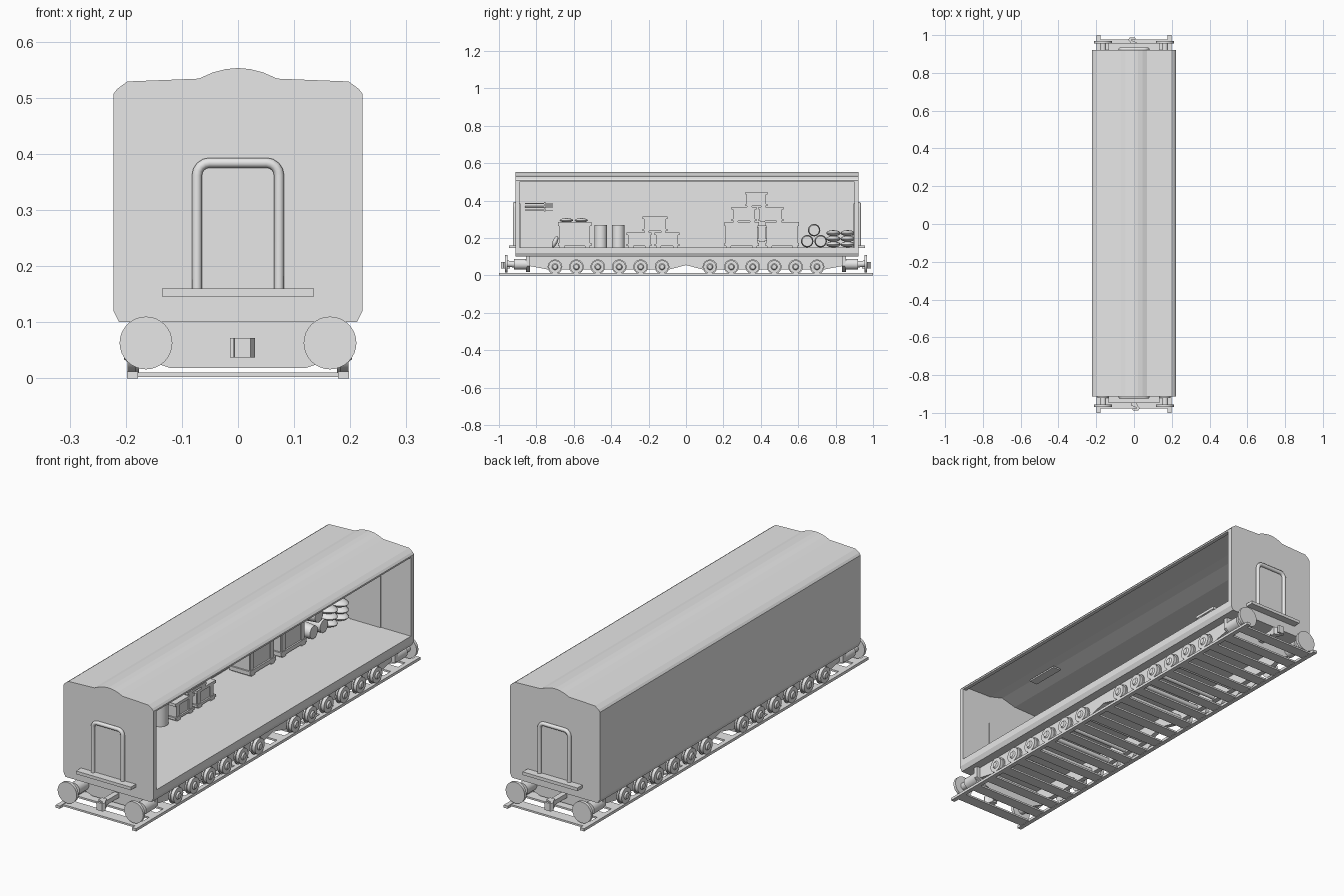
import bpy, bmesh, math
from mathutils import Matrix, Vector

if "Cube" in bpy.data.objects:
    bpy.data.objects.remove(bpy.data.objects["Cube"])

grey = bpy.data.materials.new("plain_grey")
grey.diffuse_color = (0.8, 0.8, 0.8, 1)
grey.use_nodes = True
grey.node_tree.nodes["Principled BSDF"].inputs["Base Color"].default_value = grey.diffuse_color


def finish(name, bm, smooth=False):
    bmesh.ops.recalc_face_normals(bm, faces=bm.faces)
    me = bpy.data.meshes.new(name)
    bm.to_mesh(me)
    bm.free()
    me.materials.append(grey)
    ob = bpy.data.objects.new(name, me)
    bpy.context.collection.objects.link(ob)
    if smooth:
        bpy.context.view_layer.objects.active = ob
        ob.select_set(True)
        bpy.ops.object.shade_smooth_by_angle(angle=math.radians(35))
        ob.select_set(False)
    return ob


def add_box(bm, x0, x1, y0, y1, z0, z1):
    m = Matrix.Translation(((x0 + x1) / 2, (y0 + y1) / 2, (z0 + z1) / 2)) \
        @ Matrix.Diagonal((x1 - x0, y1 - y0, z1 - z0, 1))
    bmesh.ops.create_cube(bm, size=1, matrix=m)


def box(name, *dims):
    bm = bmesh.new()
    add_box(bm, *dims)
    return finish(name, bm)


def add_cyl(bm, a, b, r0, r1=None, n=24):
    a, b = Vector(a), Vector(b)
    d = b - a
    m = Matrix.Translation((a + b) / 2) @ d.to_track_quat('Z', 'Y').to_matrix().to_4x4()
    bmesh.ops.create_cone(bm, cap_ends=True, segments=n, radius1=r0,
                          radius2=r0 if r1 is None else r1, depth=d.length, matrix=m)


def prism(name, pts, lo, hi, axis):
    """Extrude a closed 2D profile along x (y,z points) or y (x,z points)."""
    place = (lambda p, t: (t, p[0], p[1])) if axis == 'x' else (lambda p, t: (p[0], t, p[1]))
    bm = bmesh.new()
    f = bm.faces.new([bm.verts.new(place(p, lo)) for p in pts])
    r = bmesh.ops.extrude_face_region(bm, geom=[f])
    move = Vector(place((0, 0), hi - lo))
    bmesh.ops.translate(bm, vec=move, verts=[v for v in r['geom'] if isinstance(v, bmesh.types.BMVert)])
    return finish(name, bm)


# wagon body: C-shaped section open on +x, closed by two end walls
half_roof = [(.222, .507), (.215, .516), (.197, .529), (.07, .534), (.045, .545), (.022, .551)]
roof = half_roof + [(0, .553)] + [(-x, z) for x, z in reversed(half_roof)]
base = [(-.222, .12), (-.212, .10), (.212, .10), (.222, .12)]
inner = [(.222, .15), (-.205, .15), (-.205, .50), (-.19, .515), (-.07, .518), (0, .537),
         (.07, .518), (.19, .515), (.205, .50), (.222, .50)]
prism("body_shell", roof + base + inner, -.89, .90, 'y')
prism("front_end_wall", roof + base, -.912, -.89, 'y')
prism("back_end_wall", roof + base, .90, .922, 'y')
box("ceiling_lamp", -.02, .02, -.68, -.52, .521, .528)
box("front_inner_door", -.075, .075, -.89, -.886, .15, .385)
box("back_inner_door", -.075, .075, .896, .90, .15, .385)

# end fittings: gangway frame, step, buffer beam, buffers, coupling hook
for s, end in ((-1, "front"), (1, "back")):
    wall = .912 if s < 0 else .922
    cu = bpy.data.curves.new(end + "_gangway_frame", 'CURVE')
    cu.dimensions = '3D'
    cu.bevel_depth = .009
    cu.bevel_resolution = 3
    cu.use_fill_caps = True
    path = [(-.073, .15), (-.073, .362)]
    path += [(-.051 - .022 * math.cos(a * math.pi / 8), .362 + .022 * math.sin(a * math.pi / 8)) for a in (1, 2, 3, 4)]
    path += [(-x, z) for x, z in reversed(path)]
    sp = cu.splines.new('POLY')
    sp.points.add(len(path) - 1)
    for p, (x, z) in zip(sp.points, path):
        p.co = (x, s * (wall + .004), z, 1)
    cu.materials.append(grey)
    bpy.context.collection.objects.link(bpy.data.objects.new(end + "_gangway_frame", cu))

    y0, y1 = sorted((s * wall, s * (wall + .035)))
    box(end + "_step", -.135, .135, y0, y1, .146, .16)
    y0, y1 = sorted((s * .835, s * .855))
    prism(end + "_buffer_beam", [(-.19, .10), (-.19, .05), (-.14, .025), (-.12, .018), (.12, .018),
                                 (.14, .025), (.19, .05), (.19, .10)], y0, y1, 'y')
    bm = bmesh.new()
    for x in (-.164, .164):
        add_cyl(bm, (x, s * .85, .06), (x, s * .92, .06), .028)
        add_cyl(bm, (x, s * .91, .06), (x, s * .96, .062), .017)
        add_cyl(bm, (x, s * .955, .063), (x, s * .968, .063), .047, n=32)
    finish(end + "_buffers", bm, True)
    bm = bmesh.new()
    y0, y1 = sorted((s * .85, s * .95))
    add_box(bm, -.012, .012, y0, y1, .045, .065)
    finish(end + "_coupler_shank", bm)
    hook = [(-.012, .94), (.012, .94), (.014, .962), (-.012, .972), (-.016, .978), (.008, .978),
            (.006, .988), (-.022, .988), (-.03, .975), (-.02, .962)]
    bm = bmesh.new()
    f = bm.faces.new([bm.verts.new((-s * -x, s * y, .037)) for x, y in hook])
    r = bmesh.ops.extrude_face_region(bm, geom=[f])
    bmesh.ops.translate(bm, vec=(0, 0, .035), verts=[v for v in r['geom'] if isinstance(v, bmesh.types.BMVert)])
    finish(end + "_coupler_hook", bm)

# underframe sides, arched up in the middle
side = [(-.835, .10), (-.835, .05), (-.74, .032), (-.09, .032), (0, .055),
        (.09, .032), (.74, .032), (.835, .05), (.835, .10)]
for s in (-1, 1):
    lo, hi = sorted((s * .15, s * .172))
    prism("underframe_side", side, lo, hi, 'x')

# twelve wheelsets
for y in [s * (.128 + .1145 * i) for s in (-1, 1) for i in range(6)]:
    bm = bmesh.new()
    add_cyl(bm, (-.18, y, .046), (.18, y, .046), .010, n=12)
    for s in (-1, 1):
        add_cyl(bm, (s * .176, y, .046), (s * .183, y, .046), .039, n=32)
        add_cyl(bm, (s * .183, y, .046), (s * .197, y, .046), .034, n=32)
        add_cyl(bm, (s * .197, y, .046), (s * .203, y, .046), .017, .012, n=20)
    finish("wheelset", bm, True)

# track
for s in (-1, 1):
    lo, hi = sorted((s * .178, s * .198))
    box("rail", lo, hi, -1, 1, 0, .012)
bm = bmesh.new()
for i in range(20):
    y = -.95 + .1 * i
    add_box(bm, -.185, .185, y - .026, y + .026, .002, .010)
finish("sleepers", bm)


# cargo: crates with overhanging lid, base rim and corner battens
def crate(y0, y1, z0, z1, depth=.10, x=-.135):
    bm = bmesh.new()
    h, i, d = z1 - z0, .007, depth / 2
    add_box(bm, x - d + i, x + d - i, y0 + i, y1 - i, z0 + .008, z1 - .004)
    add_box(bm, x - d, x + d, y0, y1, z1 - h * .16, z1)
    add_box(bm, x - d, x + d, y0, y1, z0 + .007, z0 + .007 + h * .13)
    for a, b in ((y0 + .01, y0 + .035), (y1 - .035, y1 - .01)):
        add_box(bm, x - d, x + d, a, b, z0, z0 + .01)
        add_box(bm, x - d + .003, x + d - .003, a, b, z0 + .01, z1 - .01)
    finish("crate", bm)


for c in ((-.685, -.505, .15, .285), (-.317, -.184, .15, .23), (-.168, -.035, .15, .23),
          (-.232, -.099, .23, .315), (.205, .39, .15, .285), (.424, .605, .15, .285),
          (.243, .376, .285, .365), (.387, .52, .285, .365), (.317, .435, .365, .445)):
    crate(*c)
crate(.38, .432, .18, .27, .05, -.17)

# standing and stacked barrels
for y in (-.456, -.362):
    bm = bmesh.new()
    add_cyl(bm, (-.13, y, .15), (-.13, y, .27), .034)
    finish("standing_barrel", bm, True)
for y, z in ((.648, .183), (.72, .183), (.685, .242)):
    bm = bmesh.new()
    add_cyl(bm, (-.19, y, z), (-.135, y, z), .028, .033)
    add_cyl(bm, (-.135, y, z), (-.08, y, z), .033, .028)
    finish("lying_barrel", bm, True)


# sacks: flattened balls
def sack(x, y, z, sx, sy, sz, tilt=0):
    bm = bmesh.new()
    m = Matrix.Translation((x, y, z)) @ Matrix.Rotation(tilt, 4, 'X') @ Matrix.Diagonal((sx, sy, sz, 1))
    bmesh.ops.create_uvsphere(bm, u_segments=20, v_segments=10, radius=1, matrix=m)
    finish("sack", bm, True)


for y in (.788, .865):
    for z in (.166, .196, .226):
        sack(-.125, y, z, .06, .038, .016)
for y in (-.64, -.56):
    sack(-.135, y, .295, .045, .036, .011)
sack(-.15, -.70, .18, .025, .013, .033, -.4)

# forks hung on the closed wall
for z in (.35, .367, .385):
    bm = bmesh.new()
    add_cyl(bm, (-.197, -.86, z), (-.197, -.755, z), .003, n=8)
    add_box(bm, -.2, -.194, -.76, -.752, z - .007, z + .007)
    for dz in (-.005, 0, .005):
        add_box(bm, -.199, -.196, -.752, -.712, z + dz - .001, z + dz + .001)
    finish("hanging_fork", bm)
